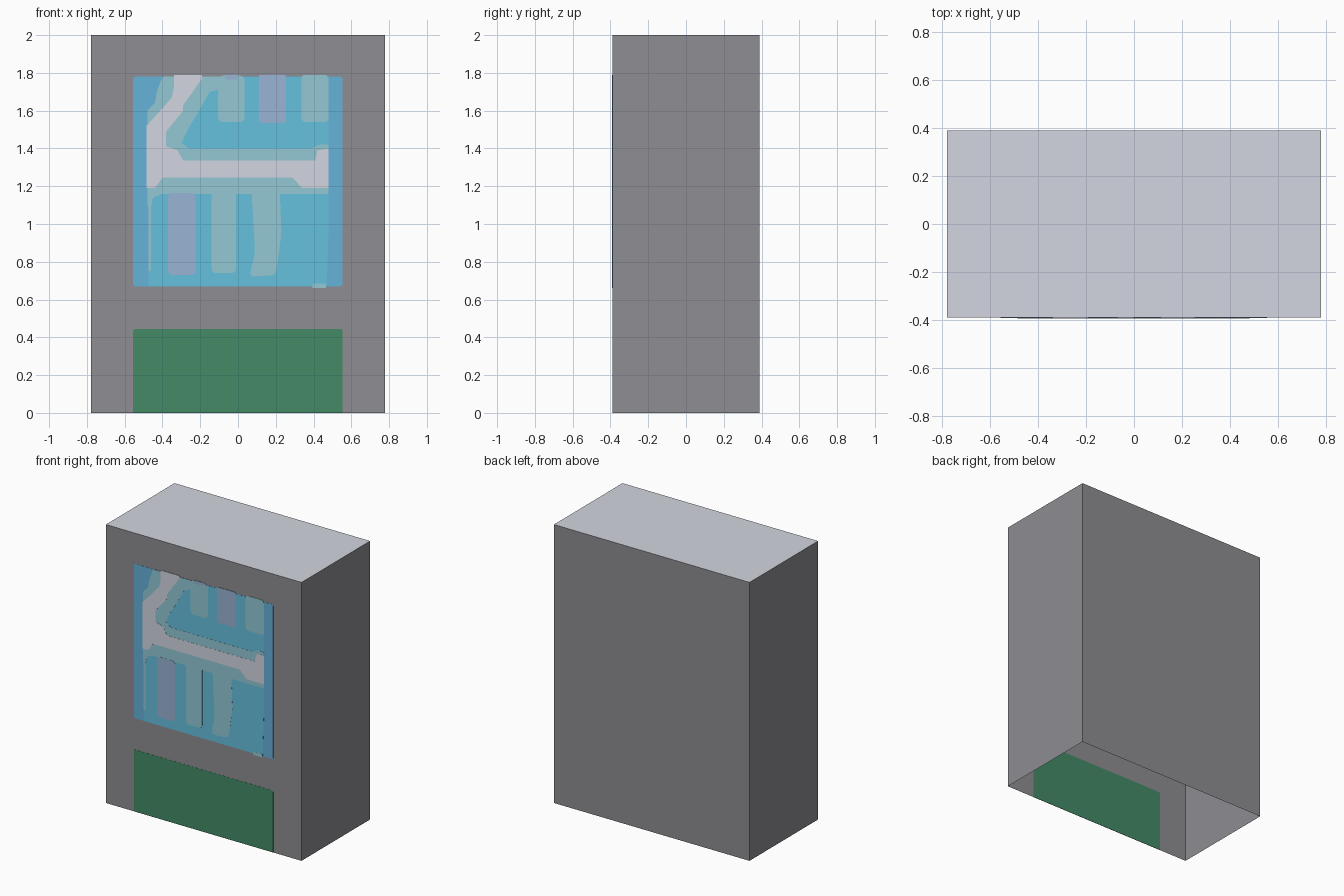
import bpy
import bmesh

if "Cube" in bpy.data.objects:
    bpy.data.objects.remove(bpy.data.objects["Cube"], do_unlink=True)

HALF_W, HALF_D, HEIGHT = 0.777, 0.389, 2.0


def material(name, rgb):
    """Flat material from 0-255 sRGB values, stored as linear."""
    lin = [((c / 255 + 0.055) / 1.055) ** 2.4 for c in rgb] + [1.0]
    mat = bpy.data.materials.new(name)
    mat.use_nodes = True
    mat.diffuse_color = lin
    shader = mat.node_tree.nodes["Principled BSDF"]
    shader.inputs["Base Color"].default_value = lin
    shader.inputs["Roughness"].default_value = 0.9
    return mat


grey = material("cabinet grey", (142, 141, 146))
white = material("pale white", (212, 214, 225))
green = material("hatch green", (67, 138, 102))
blue = material("glass blue", (102, 178, 218))
cyan = material("glass cyan", (102, 193, 222))
teal = material("pale teal", (147, 200, 213))
lavender = material("lavender", (153, 180, 213))


def finish(name, bm, mats):
    mesh = bpy.data.meshes.new(name)
    bm.to_mesh(mesh)
    bm.free()
    for mat in mats:
        mesh.materials.append(mat)
    obj = bpy.data.objects.new(name, mesh)
    bpy.context.collection.objects.link(obj)
    return obj


def plate(name, points, mat, layer, radius=0.012):
    """Thin painted plate through the front panel; higher layers lie on top."""
    half = 0.001 * layer
    bm = bmesh.new()
    face = bm.faces.new([bm.verts.new((x, -HALF_D - half, z)) for x, z in points])
    corners = [v for v in bm.verts if v.co.z > 0.001]
    bmesh.ops.bevel(bm, geom=corners, offset=radius, segments=3, profile=0.5,
                    affect='VERTICES', clamp_overlap=True)
    out = bmesh.ops.extrude_face_region(bm, geom=bm.faces[:], use_keep_orig=True)
    moved = [g for g in out["geom"] if isinstance(g, bmesh.types.BMVert)]
    bmesh.ops.translate(bm, verts=moved, vec=(0, 2 * half, 0))
    bmesh.ops.recalc_face_normals(bm, faces=bm.faces[:])
    return finish(name, bm, [mat])


def bar(name, x1, x2, z1, z2, mat, layer, radius=0.012):
    return plate(name, [(x1, z1), (x2, z1), (x2, z2), (x1, z2)], mat, layer, radius)


# Cabinet: open-bottomed box with a pale top
bm = bmesh.new()
bmesh.ops.create_cube(bm, size=1)
for v in bm.verts:
    v.co = (v.co.x * 2 * HALF_W, v.co.y * 2 * HALF_D, (v.co.z + 0.5) * HEIGHT)
bm.normal_update()
bottom = [f for f in bm.faces if f.normal.z < -0.5]
bmesh.ops.delete(bm, geom=bottom, context='FACES_ONLY')
for f in bm.faces:
    f.material_index = 1 if f.normal.z > 0.5 else 0
finish("cabinet", bm, [grey, white])

# Lower hatch and display window
bar("hatch", -0.555, 0.553, 0, 0.445, green, 1)
bar("window", -0.555, 0.553, 0.67, 1.78, blue, 1)
plate("window_centre", [(-0.475, 0.672), (0.47, 0.672), (0.48, 1.0), (0.48, 1.778),
                        (-0.2, 1.778), (-0.475, 1.4)], cyan, 2, 0.002)

# Teal backing behind the shelf and its slanted arm
plate("shelf_backing", [
    (-0.40, 1.78), (-0.03, 1.78), (-0.11, 1.71), (-0.15, 1.70), (-0.20, 1.61),
    (-0.26, 1.51), (-0.30, 1.43), (-0.26, 1.40), (0.39, 1.40), (0.43, 1.42),
    (0.48, 1.42), (0.48, 1.16), (0.28, 1.16), (-0.40, 1.16), (-0.45, 1.14),
    (-0.46, 1.09), (-0.48, 1.09), (-0.48, 1.60), (-0.44, 1.64), (-0.43, 1.70),
], teal, 3, 0.008)

# White shelf with slanted arm
plate("shelf", [
    (-0.34, 1.79), (-0.19, 1.79), (-0.19, 1.77), (-0.29, 1.63), (-0.29, 1.60),
    (-0.38, 1.49), (-0.38, 1.41), (-0.32, 1.39), (-0.29, 1.335), (0.41, 1.335),
    (0.42, 1.39), (0.48, 1.40), (0.48, 1.19), (0.34, 1.19), (0.29, 1.245),
    (-0.40, 1.245), (-0.44, 1.19), (-0.485, 1.19), (-0.485, 1.52), (-0.42, 1.59),
    (-0.35, 1.67), (-0.34, 1.72),
], white, 4, 0.004)

# Goods above the shelf
bar("upper_item_1", -0.105, 0.035, 1.54, 1.785, teal, 2.5, 0.025)
bar("upper_item_2", 0.11, 0.255, 1.535, 1.79, lavender, 4, 0.012)
bar("upper_item_3", 0.335, 0.48, 1.54, 1.79, teal, 2.5, 0.02)
bar("upper_item_cap", -0.07, 0.0, 1.765, 1.79, lavender, 4, 0.004)

# Goods below the shelf
bar("lower_item_1", -0.37, -0.225, 0.73, 1.165, lavender, 4, 0.025)
bar("lower_item_2", -0.14, -0.01, 0.74, 1.20, teal, 2.5, 0.025)
plate("lower_item_3", [(0.06, 0.72), (0.20, 0.73), (0.23, 0.95), (0.22, 1.2),
                       (0.07, 1.2), (0.09, 0.85)], teal, 2.5, 0.025)
bar("glass_streak", -0.475, -0.46, 0.75, 1.12, teal, 2.5, 0.004)
bar("lower_tab", 0.395, 0.465, 0.66, 0.685, teal, 2.5, 0.004)
